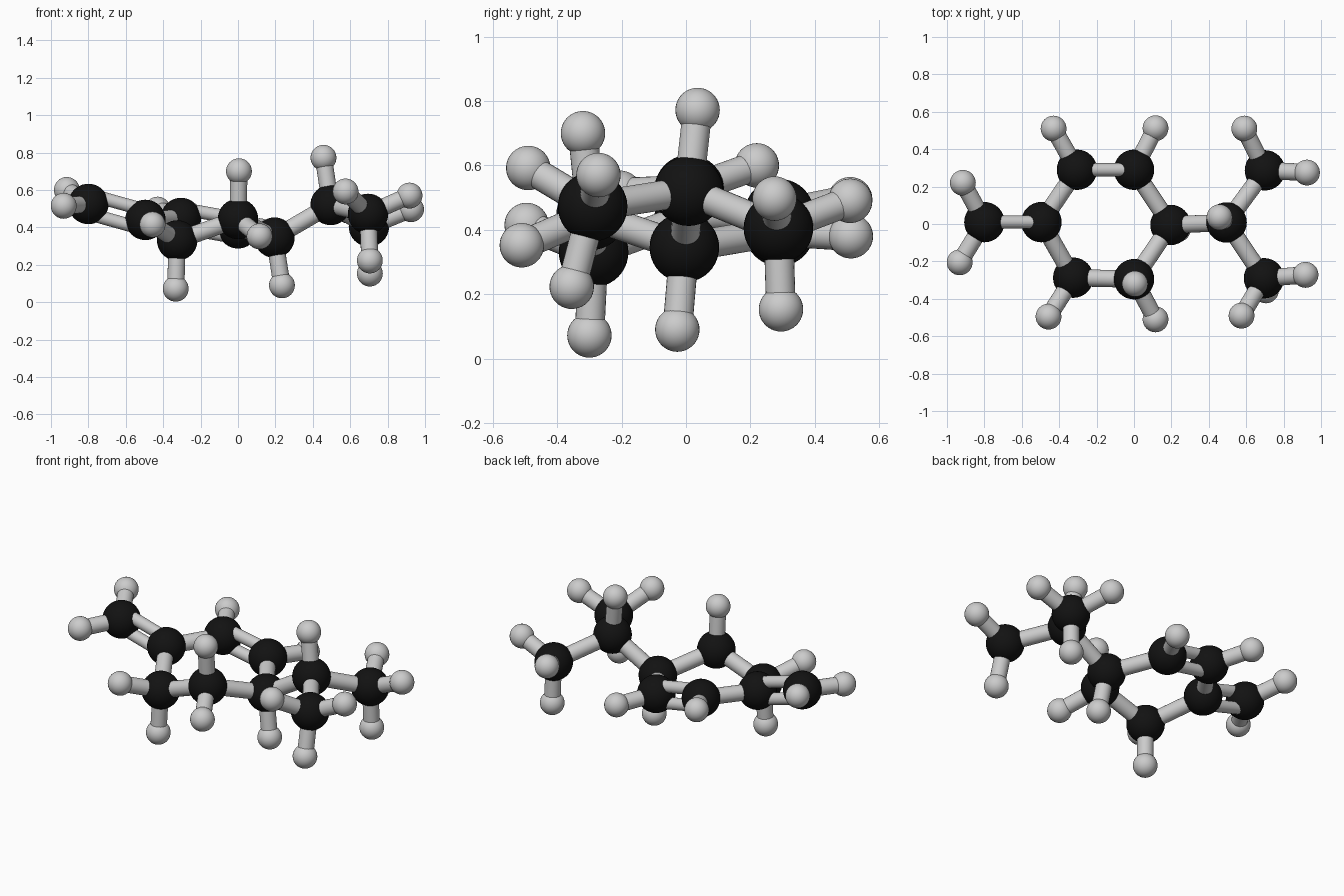
import bpy
from mathutils import Vector

if "Cube" in bpy.data.objects:
    bpy.data.objects.remove(bpy.data.objects["Cube"])

# Carbon positions, each with the hydrogens attached to it
carbons = {
    "methylene":    ((-0.80, 0.01, 0.525), [(-0.915, 0.22, 0.60), (-0.932, -0.205, 0.515)]),
    "ring_left":    ((-0.495, 0.01, 0.44), []),
    "ring_back_l":  ((-0.305, 0.29, 0.45), [(-0.43, 0.51, 0.495)]),
    "ring_back_r":  ((0.0, 0.29, 0.395), [(0.115, 0.512, 0.38)]),
    "ring_right":   ((0.195, -0.005, 0.345), [(0.235, -0.027, 0.09)]),
    "ring_front_r": ((0.0, -0.295, 0.445), [(0.005, -0.32, 0.70), (0.115, -0.51, 0.352)]),
    "ring_front_l": ((-0.325, -0.287, 0.33), [(-0.457, -0.495, 0.415), (-0.333, -0.30, 0.072)]),
    "branch":       ((0.495, 0.008, 0.52), [(0.457, 0.036, 0.772)]),
    "methyl_back":  ((0.70, 0.287, 0.405), [(0.925, 0.275, 0.497), (0.705, 0.295, 0.153), (0.59, 0.51, 0.49)]),
    "methyl_front": ((0.695, -0.29, 0.472), [(0.917, -0.272, 0.57), (0.705, -0.355, 0.223), (0.575, -0.49, 0.592)]),
}
single = [("ring_left", "ring_back_l"), ("ring_back_r", "ring_right"),
          ("ring_right", "ring_front_r"), ("ring_front_r", "ring_front_l"),
          ("ring_front_l", "ring_left"), ("ring_right", "branch"),
          ("branch", "methyl_back"), ("branch", "methyl_front")]
double = [("methylene", "ring_left"), ("ring_back_l", "ring_back_r")]
R_C, R_H, R_BOND, R_DOUBLE = 0.108, 0.069, 0.046, 0.035

black = bpy.data.materials.new("black")
black.diffuse_color = (0.006, 0.006, 0.006, 1)
black.use_nodes = True
black.node_tree.nodes["Principled BSDF"].inputs["Base Color"].default_value = black.diffuse_color


def atom(name, pos, radius, mat=None):
    bpy.ops.mesh.primitive_uv_sphere_add(segments=32, ring_count=20, radius=radius, location=pos)
    ob = bpy.context.object
    ob.name = name
    bpy.ops.object.shade_smooth()
    if mat:
        ob.data.materials.append(mat)


def bond(name, a, b, radius, shift=Vector((0, 0, 0))):
    a, b = Vector(a) + shift, Vector(b) + shift
    d = b - a
    bpy.ops.mesh.primitive_cylinder_add(vertices=24, radius=radius, depth=d.length, location=(a + b) / 2)
    ob = bpy.context.object
    ob.name = name
    ob.rotation_euler = d.to_track_quat('Z', 'Y').to_euler()
    bpy.ops.object.shade_smooth_by_angle()


# Atoms and carbon-hydrogen bonds
for name, (pos, hydrogens) in carbons.items():
    atom("carbon_" + name, pos, R_C, black)
    for i, h in enumerate(hydrogens):
        atom(f"hydrogen_{name}_{i}", h, R_H)
        bond(f"bond_hydrogen_{name}_{i}", pos, h, R_BOND)

# Single bonds of the carbon skeleton
for p, q in single:
    bond(f"bond_{p}_{q}", carbons[p][0], carbons[q][0], R_BOND)

# Double bonds: two thin rods stacked across the ring plane
for p, q in double:
    a, b = Vector(carbons[p][0]), Vector(carbons[q][0])
    side = (b - a).cross(Vector((0, 1, 0))).normalized()
    for s in (-1, 1):
        bond(f"double_bond_{p}_{q}", a, b, R_DOUBLE, side * 0.05 * s)
